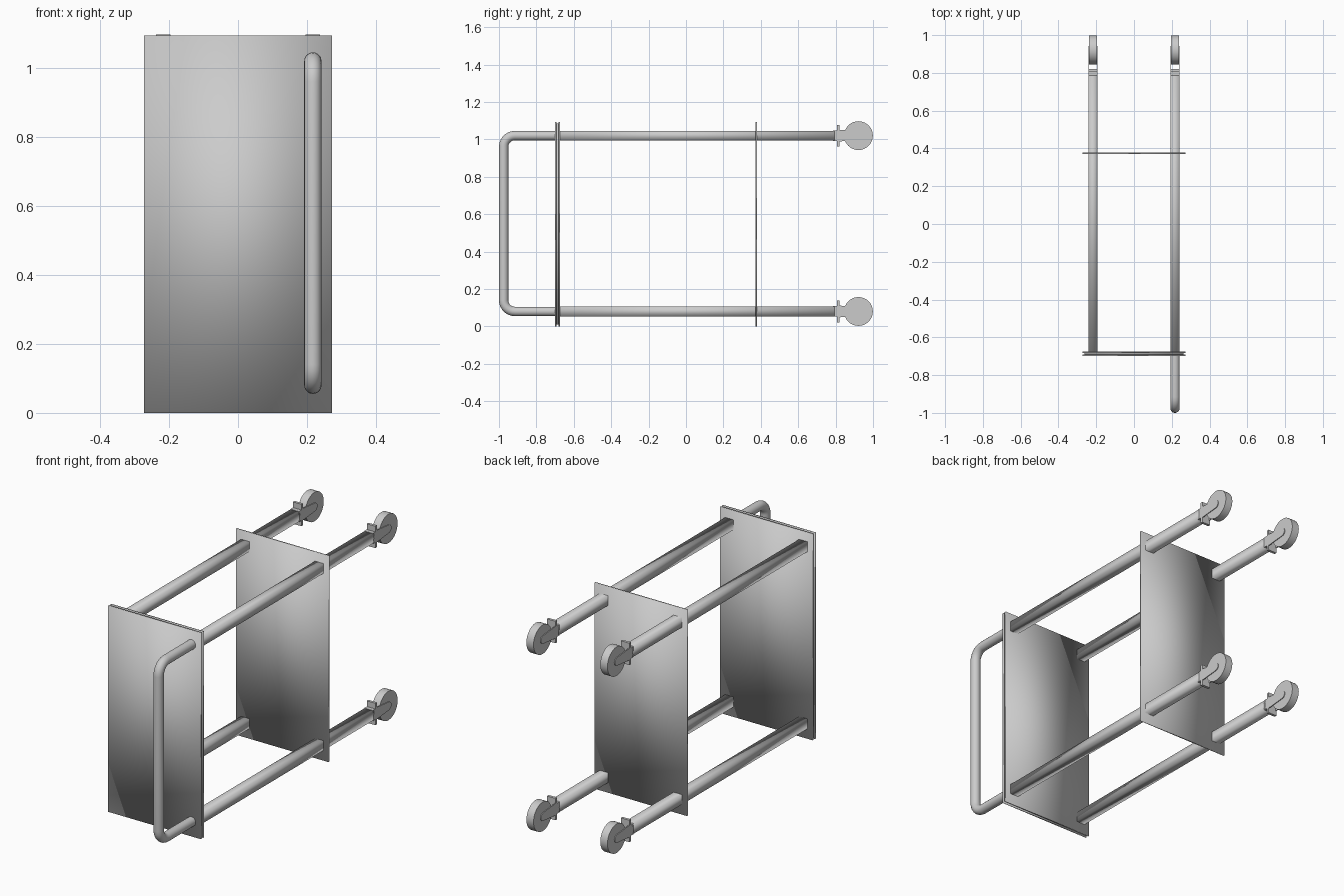
import bpy, bmesh, math
from mathutils import Vector

if "Cube" in bpy.data.objects:
    bpy.data.objects.remove(bpy.data.objects["Cube"])

metal = bpy.data.materials.new("grey_metal")
metal.diffuse_color = (0.6, 0.6, 0.6, 1)
metal.use_nodes = True
metal.node_tree.nodes["Principled BSDF"].inputs["Base Color"].default_value = metal.diffuse_color

LEG_X = 0.217          # legs sit at +/- this x
LEG_Z = (0.08, 1.02)   # lower and upper pair
PANEL_Z = 0.547        # panel centre height


def finish(name, bm, angle=None):
    bmesh.ops.recalc_face_normals(bm, faces=bm.faces)
    mesh = bpy.data.meshes.new(name)
    bm.to_mesh(mesh)
    bm.free()
    mesh.materials.append(metal)
    ob = bpy.data.objects.new(name, mesh)
    bpy.context.collection.objects.link(ob)
    bpy.ops.object.select_all(action='DESELECT')
    bpy.context.view_layer.objects.active = ob
    ob.select_set(True)
    if angle is None:
        bpy.ops.object.shade_smooth()
    else:
        bpy.ops.object.shade_smooth_by_angle(angle=math.radians(angle))
    return ob


def box(name, x, y, z, angle=None):
    """Box from (min, max) pairs."""
    bm = bmesh.new()
    bmesh.ops.create_cube(bm, size=1)
    for v in bm.verts:
        v.co = [r[0] + (c + 0.5) * (r[1] - r[0]) for c, r in zip(v.co, (x, y, z))]
    return finish(name, bm, angle)


def around(c, h):
    return (c - h, c + h)


def prism(name, profile, x0, x1, angle=30):
    """Extrude a (y, z) outline along x."""
    bm = bmesh.new()
    face = bm.faces.new([bm.verts.new((x0, y, z)) for y, z in profile])
    ext = bmesh.ops.extrude_face_region(bm, geom=[face])
    for v in ext["geom"]:
        if isinstance(v, bmesh.types.BMVert):
            v.co.x = x1
    return finish(name, bm, angle)


def arc(cy, cz, r, a0, a1, n):
    return [(cy + r * math.cos(math.radians(a0 + (a1 - a0) * i / n)),
             cz + r * math.sin(math.radians(a0 + (a1 - a0) * i / n))) for i in range(n + 1)]


# Top tray: two thin sheets around a slightly smaller core
box("tray_outer_sheet", (-0.272, 0.272), (-0.70, -0.692), around(PANEL_Z, 0.547))
box("tray_core", (-0.262, 0.262), (-0.693, -0.681), around(PANEL_Z, 0.537))
box("tray_inner_sheet", (-0.272, 0.272), (-0.682, -0.674), around(PANEL_Z, 0.547))

# Lower shelf
box("shelf", (-0.272, 0.272), (0.371, 0.379), around(PANEL_Z, 0.547))

# Square legs, each ending in a caster
for sx in (-1, 1):
    for z in LEG_Z:
        x = sx * LEG_X
        box("leg", around(x, 0.025), (-0.68, 0.795), around(z, 0.026))
        box("caster_collar", around(x, 0.025), (0.785, 0.808), around(z, 0.028), 30)
        box("caster_plate", around(x, 0.025), (0.806, 0.82), around(z, 0.058), 30)
        # Fork cheeks with rounded tips
        outline = [(0.815, z + 0.032), (0.815, z - 0.032)] + arc(0.92, z, 0.022, -90, 90, 8)
        for s in (-1, 1):
            prism("caster_fork", outline, x + s * 0.020, x + s * 0.025)
        wheel = arc(0.922, z, 0.077, 0, 360, 32)[:-1]
        prism("caster_wheel", wheel, x - 0.021, x + 0.021)

# Push handle: round tube swept around two segmented bends
R = 0.06
lo, hi = LEG_Z
path = [(-0.69, hi)] + arc(-0.975 + R, hi - R, R, 90, 180, 7)
path += arc(-0.975 + R, lo + R, R, 180, 270, 7) + [(-0.69, lo)]
pts = [Vector((LEG_X, y, z)) for y, z in path]
bm = bmesh.new()
side = Vector((1, 0, 0))
rings = []
for i, p in enumerate(pts):
    t = (pts[min(i + 1, len(pts) - 1)] - pts[max(i - 1, 0)]).normalized()
    if i in (1, len(pts) - 2):
        t = Vector((0, -1, 0)) if i == 1 else Vector((0, 1, 0))
    elif i in (8, 9):
        t = Vector((0, 0, -1))
    up = t.cross(side)
    rings.append([bm.verts.new(p + 0.025 * (math.cos(a) * side + math.sin(a) * up))
                  for a in (k * math.tau / 20 for k in range(20))])
for a, b in zip(rings, rings[1:]):
    for k in range(20):
        bm.faces.new((a[k], a[(k + 1) % 20], b[(k + 1) % 20], b[k]))
bm.faces.new(rings[0])
bm.faces.new(rings[-1])
finish("push_handle", bm, 30)
